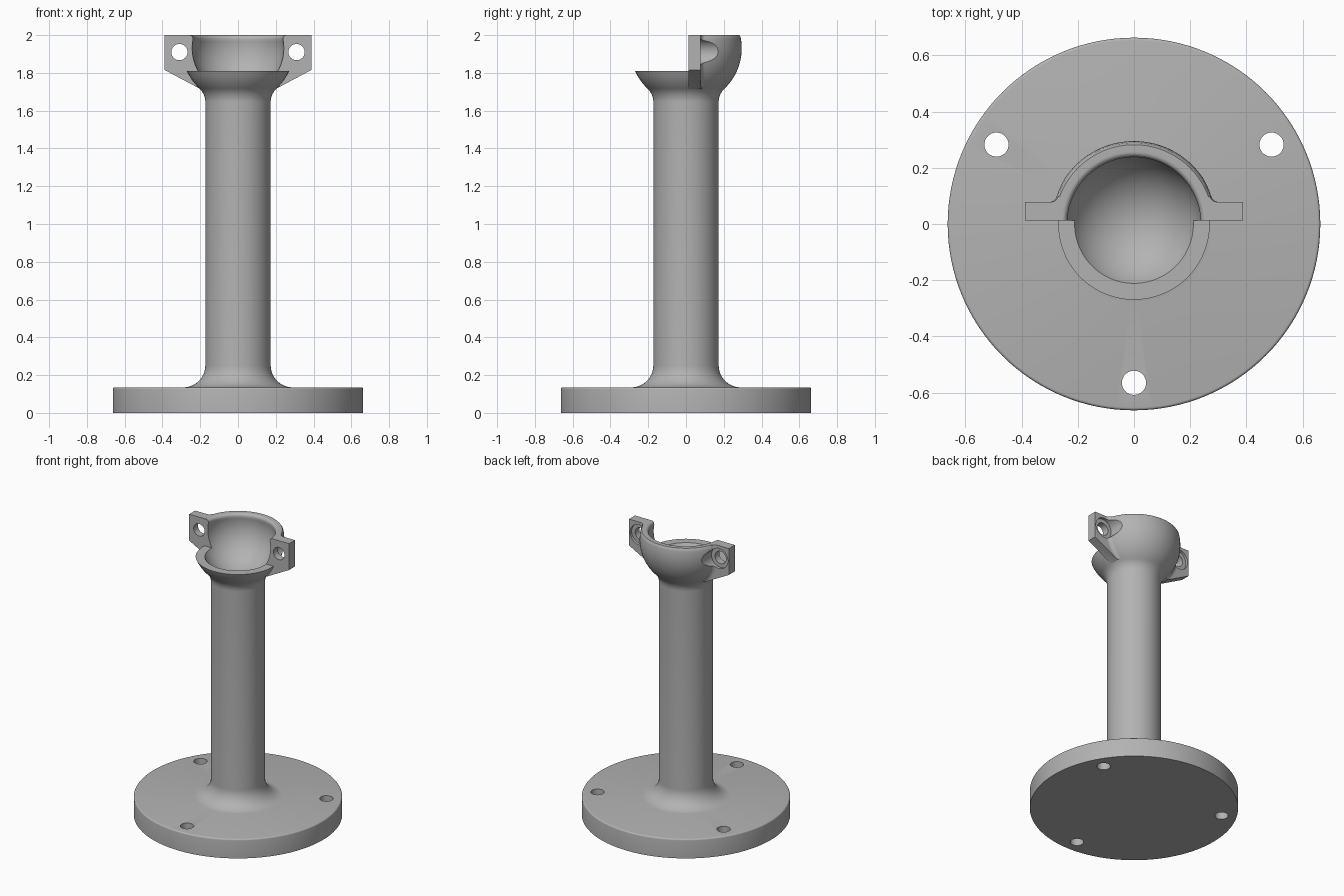
import bpy, bmesh
from math import sin, cos, radians, atan2, sqrt, degrees, pi
from mathutils import Matrix

if "Cube" in bpy.data.objects:
    bpy.data.objects.remove(bpy.data.objects["Cube"])

grey = bpy.data.materials.new("plain_grey")
grey.use_nodes = True
COLOUR = (0.45, 0.45, 0.45, 1)
grey.diffuse_color = COLOUR
grey.node_tree.nodes["Principled BSDF"].inputs["Base Color"].default_value = COLOUR

# Main dimensions
BALL_Z, R_OUT, R_IN, R_COL = 1.93, 0.295, 0.243, 0.173
SPLIT_Y, TAB_Y, BOLT_X, BOLT_Z = 0.012, 0.078, 0.31, 1.91


def arc(cx, cz, r, a, b, n):
    """Points on an arc from angle a to b, in degrees."""
    angles = [radians(a + (b - a) * i / n) for i in range(n + 1)]
    return [(cx + r * cos(t), cz + r * sin(t)) for t in angles]


def finish(name, bm):
    bmesh.ops.remove_doubles(bm, verts=bm.verts, dist=1e-5)
    bmesh.ops.recalc_face_normals(bm, faces=bm.faces)
    mesh = bpy.data.meshes.new(name)
    bm.to_mesh(mesh)
    bm.free()
    mesh.materials.append(grey)
    ob = bpy.data.objects.new(name, mesh)
    bpy.context.collection.objects.link(ob)
    return ob


def lathe(name, profile, steps=128):
    bm = bmesh.new()
    vs = [bm.verts.new((r, 0, z)) for r, z in profile]
    es = [bm.edges.new(p) for p in zip(vs, vs[1:])]
    bmesh.ops.spin(bm, geom=vs + es, cent=(0, 0, 0), axis=(0, 0, 1),
                   angle=2 * pi, steps=steps, use_merge=True)
    return finish(name, bm)


def prism(name, outline, y0, y1):
    """Extrude an (x, z) outline along y."""
    bm = bmesh.new()
    face = bm.faces.new([bm.verts.new((x, y0, z)) for x, z in outline])
    new = bmesh.ops.extrude_face_region(bm, geom=[face])["geom"]
    bmesh.ops.translate(bm, vec=(0, y1 - y0, 0),
                        verts=[v for v in new if isinstance(v, bmesh.types.BMVert)])
    return finish(name, bm)


def combine(target, tool, operation):
    mod = target.modifiers.new(operation, "BOOLEAN")
    mod.operation, mod.solver, mod.object = operation, "EXACT", tool
    bpy.context.view_layer.objects.active = target
    bpy.ops.object.modifier_apply(modifier=mod.name)
    bpy.data.objects.remove(tool)


# Flange, column and socket as one turned body
f = 0.1
fz = BALL_Z - sqrt((R_OUT + f) ** 2 - (R_COL + f) ** 2)
neck_end = degrees(atan2(BALL_Z - fz, -(R_COL + f)))
rim_out = degrees(atan2(0.062, R_OUT))
rim_in = degrees(atan2(0.05, R_IN))
profile = [(0, 0), (0.663, 0)]
profile += arc(0.653, 0.125, 0.01, 0, 90, 4)
profile += arc(0.29, 0.252, 0.117, 265, 180, 14)
profile += arc(R_COL + f, fz, f, 180, neck_end, 10)
profile += arc(0, BALL_Z, R_OUT, neck_end - 180, rim_out, 24)[1:]
profile += [(0.282, 2.0)]
profile += arc(0.257, 1.982, 0.018, 90, 170, 6)
profile += arc(0, BALL_Z, R_IN, rim_in, -90, 32)
profile[-1] = (0, BALL_Z - R_IN)
stand = lathe("ball_socket_stand", profile)

# Open front of the socket
combine(stand, prism("front_opening", [(-1, 1.81), (1, 1.81), (1, 3), (-1, 3)],
                     -1, SPLIT_Y), "DIFFERENCE")

# Side lugs, filleted into the socket
g = 0.03
gr = sqrt((R_OUT + g) ** 2 - (TAB_Y + g) ** 2)
blend = arc(gr, TAB_Y + g, g, -90, degrees(atan2(-TAB_Y - g, -gr)), 8)
for side in (-1, 1):
    outline = [(0.388, 2.0), (0.388, 1.815), (0.2, 1.715)]
    outline += arc(0, BALL_Z, 0.262, -46, 15.5, 12)
    outline[-1] = (outline[-1][0], 2.0)
    lug = prism("lug", [(side * x, z) for x, z in outline], SPLIT_Y, 0.15)
    flare = lathe("flare", [(0, -0.05), (0.6, -0.05), (0.6, TAB_Y)]
                  + blend + [(0, blend[-1][1])])
    flare.data.transform(Matrix.Translation((0, 0, BALL_Z))
                         @ Matrix.Rotation(-pi / 2, 4, "X"))
    combine(lug, flare, "INTERSECT")
    combine(stand, lug, "UNION")

# Bolt holes with screw-head pockets behind
for side in (-1, 1):
    for r, y0, y1 in ((0.043, -0.1, 0.2), (0.07, 0.06, 0.4)):
        ring = arc(side * BOLT_X, BOLT_Z, r, 0, 360, 48)[:-1]
        combine(stand, prism("bolt_cutter", ring, y0, y1), "DIFFERENCE")

# Three mounting holes in the flange
for a in (30, 150, 270):
    hole = lathe("hole_cutter", [(0, -0.1), (0.043, -0.1), (0.043, 0.3), (0, 0.3)], 40)
    hole.data.transform(Matrix.Translation(
        (0.565 * cos(radians(a)), 0.565 * sin(radians(a)), 0)))
    combine(stand, hole, "DIFFERENCE")

# Smooth shading with sharp edges kept
bpy.ops.object.select_all(action="DESELECT")
stand.select_set(True)
bpy.context.view_layer.objects.active = stand
bpy.ops.object.shade_smooth_by_angle(angle=radians(30))
